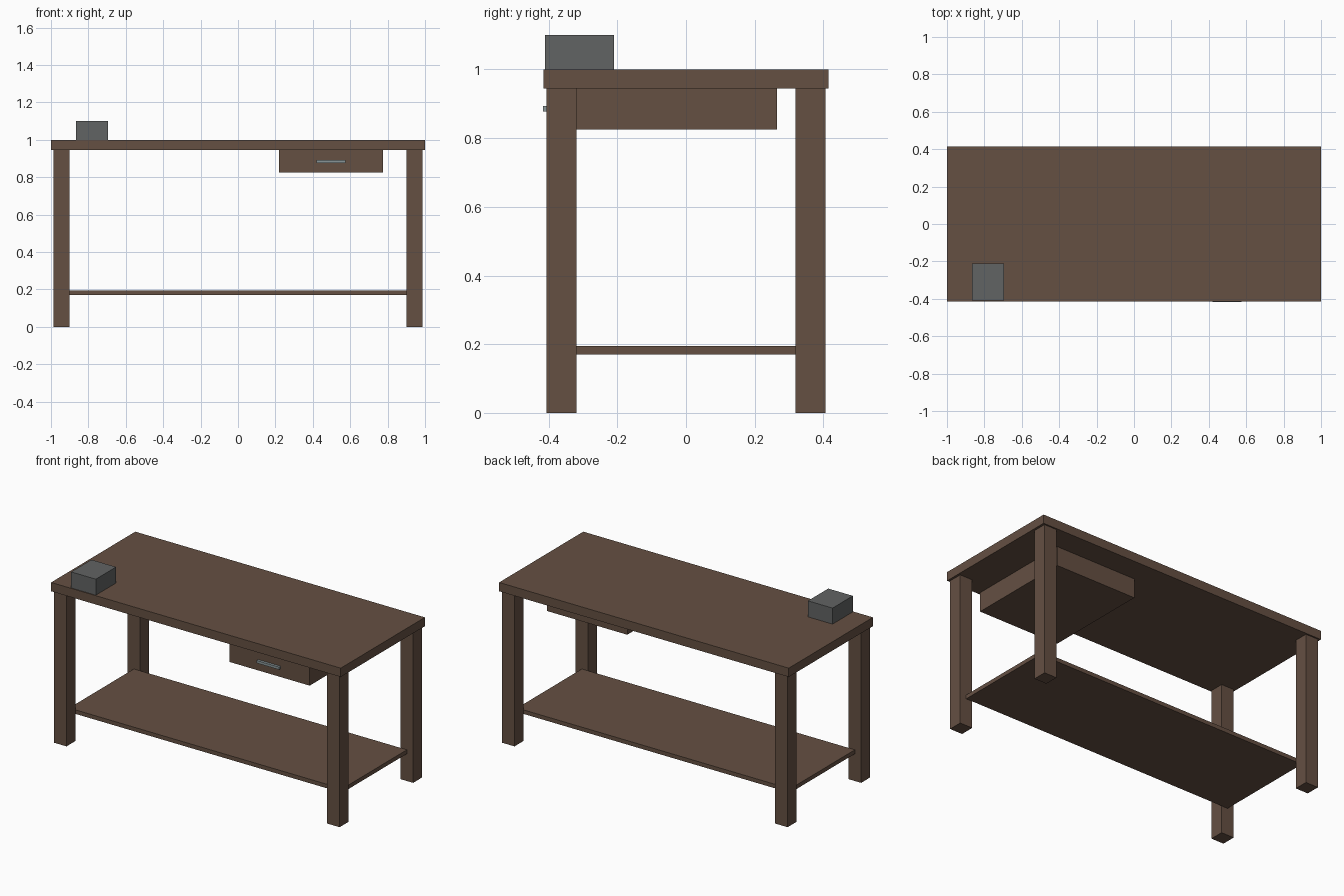
import bpy

if "Cube" in bpy.data.objects:
    bpy.data.objects.remove(bpy.data.objects["Cube"])


def material(name, color):
    m = bpy.data.materials.new(name)
    m.diffuse_color = (*color, 1.0)
    m.use_nodes = True
    m.node_tree.nodes["Principled BSDF"].inputs["Base Color"].default_value = m.diffuse_color
    return m


wood = material("wood", (0.13, 0.08, 0.055))
iron = material("iron", (0.12, 0.125, 0.125))
steel = material("steel", (0.25, 0.30, 0.31))


def box(name, x, y, z, mat):
    """Axis-aligned box from (min, max) pairs."""
    bounds = (x, y, z)
    bpy.ops.mesh.primitive_cube_add(size=1, location=[(a + b) / 2 for a, b in bounds])
    ob = bpy.context.object
    ob.name = name
    ob.scale = [b - a for a, b in bounds]
    bpy.ops.object.transform_apply(location=False, rotation=False, scale=True)
    ob.data.materials.append(mat)
    return ob


# Tabletop
box("tabletop", (-1, 1), (-0.415, 0.415), (0.945, 1.0), wood)

# Four legs
for sx, side in ((-1, "left"), (1, "right")):
    for sy, end in ((-1, "front"), (1, "back")):
        box(f"{end}_{side}_leg",
            sorted((sx * 0.9, sx * 0.986)),
            sorted((sy * 0.319, sy * 0.406)),
            (0, 0.945), wood)

# Lower shelf, running between the front and back legs
box("shelf", (-0.943, 0.943), (-0.319, 0.319), (0.17, 0.195), wood)

# Drawer with its handle
box("drawer", (0.22, 0.775), (-0.4, 0.265), (0.825, 0.945), wood)
box("drawer_handle", (0.42, 0.575), (-0.416, -0.4), (0.877, 0.893), steel)

# Metal block on the front left corner
box("metal_block", (-0.865, -0.695), (-0.41, -0.21), (1.0, 1.1), iron)
